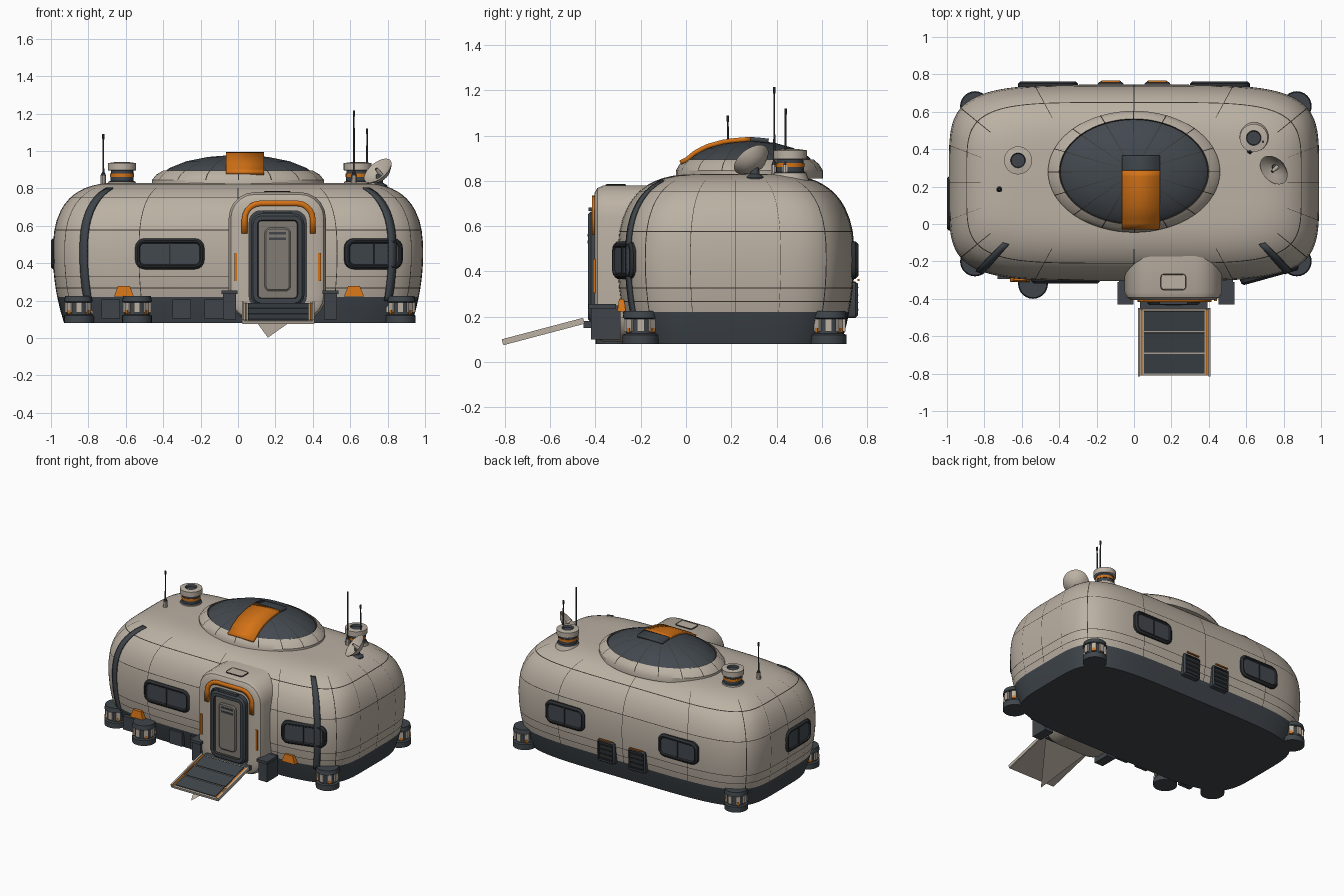
import bpy, bmesh, math
from mathutils import Vector, Matrix

if "Cube" in bpy.data.objects:
    bpy.data.objects.remove(bpy.data.objects["Cube"])

PALETTE = {"shell beige": (.50, .44, .37), "slate": (.05, .06, .07), "window frame": (.025, .028, .032),
           "glass": (.055, .066, .078), "orange": (.66, .17, .008), "door grey": (.22, .20, .175),
           "seam": (.04, .034, .028)}
MATS = []
for label, rgb in PALETTE.items():
    m = bpy.data.materials.new(label)
    m.use_nodes = True
    m.diffuse_color = (*rgb, 1)
    m.node_tree.nodes["Principled BSDF"].inputs["Base Color"].default_value = (*rgb, 1)
    MATS.append(m)
SHELL, SLATE, FRAME, GLASS, ORANGE, DOOR, SEAM = range(len(MATS))


def finish(name, bm, smooth=True):
    bmesh.ops.recalc_face_normals(bm, faces=bm.faces[:])
    me = bpy.data.meshes.new(name)
    bm.to_mesh(me)
    bm.free()
    ob = bpy.data.objects.new(name, me)
    bpy.context.collection.objects.link(ob)
    for m in MATS:
        me.materials.append(m)
    if smooth:
        bpy.ops.object.select_all(action='DESELECT')
        ob.select_set(True)
        bpy.context.view_layer.objects.active = ob
        bpy.ops.object.shade_smooth_by_angle(angle=math.radians(32))
    return ob


def loft(name, rings, rule, first, last):
    """Skin closed rings; rule(i, j) gives the material of band i, column j."""
    bm = bmesh.new()
    vs = [[bm.verts.new(p) for p in ring] for ring in rings]
    n = len(vs[0])
    for i in range(len(vs) - 1):
        for j in range(n):
            k = (j + 1) % n
            bm.faces.new((vs[i][j], vs[i][k], vs[i + 1][k], vs[i + 1][j])).material_index = rule(i, j)
    bm.faces.new(vs[0]).material_index = first
    bm.faces.new(vs[-1]).material_index = last
    return finish(name, bm)


def turned(name, x, y, prof, mats, segs=24, rot=None):
    """Round part from (radius, z) pairs; one material per band plus the cap."""
    rings = [[Vector((r * math.cos(2 * math.pi * k / segs), r * math.sin(2 * math.pi * k / segs), z))
              for k in range(segs)] for r, z in prof]
    ob = loft(name, rings, lambda i, j: mats[i], mats[0], mats[-1])
    ob.location = (x, y, 0)
    if rot:
        ob.matrix_world = rot
    return ob


def box(name, loc, size, mat, rot=None):
    bm = bmesh.new()
    bmesh.ops.create_cube(bm, size=1, matrix=Matrix.Diagonal((*size, 1)))
    for f in bm.faces:
        f.material_index = mat
    ob = finish(name, bm, False)
    ob.location = loc
    if rot:
        ob.rotation_euler = rot
    return ob


def strip(name, left, right, thick, mat):
    bm = bmesh.new()
    rows = [(bm.verts.new(a), bm.verts.new(b)) for a, b in zip(left, right)]
    for (a, b), (c, d) in zip(rows, rows[1:]):
        bm.faces.new((a, b, d, c)).material_index = mat
    ob = finish(name, bm)
    s = ob.modifiers.new("thickness", 'SOLIDIFY')
    s.thickness, s.offset = thick, 0
    return ob


def rrect(x0, x1, z0, z1, r, y, segs=5):
    pts = []
    for q, (cx, cz) in enumerate([(x1 - r, z1 - r), (x0 + r, z1 - r), (x0 + r, z0 + r), (x1 - r, z0 + r)]):
        for k in range(segs + 1):
            t = math.pi / 2 * (q + k / segs)
            pts.append(Vector((cx + r * math.cos(t), y, cz + r * math.sin(t))))
    return pts


def panel(name, loc, angle, w, h, r, bands, depth=.06, segs=4):
    """Framed plate facing -y; bands are (inset, y, material)."""
    rings = [rrect(-w / 2, w / 2, -h / 2, h / 2, r, depth, segs)]
    rings += [rrect(-w / 2 + i, w / 2 - i, -h / 2 + i, h / 2 - i, max(r - i, .004), y, segs) for i, y, _ in bands]
    ob = loft(name, rings, lambda i, j: bands[i][2], bands[0][2], bands[-1][2])
    ob.location, ob.rotation_euler = loc, (0, 0, angle)
    return ob


# Hull: superelliptic plan, domed roof
A, B, CY, N = .99, .525, .22, 4.8


def inset(z):
    if z < .45:
        return .06 * ((.45 - z) / .37) ** 2
    return .36 * (1 - max(0, 1 - ((z - .45) / .38) ** 2.6) ** (1 / 2.6))


def hull(t, z, out=0):
    c, s, d = math.cos(t), math.sin(t), inset(z) - out
    return Vector((math.copysign(abs(c) ** (2 / N), c) * (A - d),
                   CY + math.copysign(abs(s) ** (2 / N), s) * (B - d), z))


def front_angle(x):
    return -math.acos(math.copysign(abs(x / A) ** (N / 2), x))


def side_angle(y):
    return math.asin(math.copysign(abs(y / B) ** (N / 2), y))


pairs = [(front_angle(x - .002), front_angle(x + .002)) for x in (-.53, 0, .53)]
pairs += [(-b, -a) for a, b in pairs]
sides = [(side_angle(y - .002), side_angle(y + .002)) for y in (-.4, -.2, 0, .2, .4)]
pairs += sides + [(math.pi - b, math.pi - a) for a, b in sides]
TAU = 2 * math.pi
pairs = [(a % TAU, b % TAU) for a, b in pairs]
starts = {round(a, 7) for a, b in pairs}
thetas = sorted({round(t, 7) for p in pairs for t in p} | {round((k + .5) * TAU / 96, 7) for k in range(96)})
seam_z = [.265, .325, .575, .75]
zs = {.08, .15, .22, .39, .45, .51, .63} | set(seam_z) | {z + .004 for z in seam_z}
zs = sorted(zs | {.45 + .38 * math.sin(math.pi / 2 * k / 14) ** (2 / 2.6) for k in range(5, 15)})


def hull_rule(i, j):
    z = zs[i]
    if z < .215:
        return SLATE
    return SEAM if z in seam_z or (z < .80 and thetas[j] in starts) else SHELL


loft("hull", [[hull(t, z) for t in thetas] for z in zs], hull_rule, SLATE, SHELL)

# Dark corner straps following the hull
for label, s in (("right", -1), ("left", 1)):
    hs = [.2 + .6 * k / 24 for k in range(25)]
    strip(label + "_strap", [hull(front_angle(s * .80), z, .006) for z in hs],
          [hull(front_angle(s * .84), z, .006) for z in hs], .012, SLATE)

# Skylight dome with ribs
DX, DY, DC = .46, .325, .28
DOME = [(1, .81), (1, .845), (.95, .873), (.87, .895), (.855, .888), (.80, .908), (.6, .945), (.35, .968), (.08, .978)]
ribs = [k * TAU / 16 for k in range(16)]
dts = sorted([r + e for r in ribs for e in (0, .014)] + [r + k * TAU / 64 for r in ribs for k in (1, 2, 3)])


def dome_rule(i, j):
    if i == 3 or dts[j] in ribs and i > 0:
        return SEAM
    return SHELL if i < 3 else GLASS


loft("skylight_dome", [[Vector((s * DX * math.cos(t), DC + s * DY * math.sin(t), z)) for t in dts] for s, z in DOME],
     dome_rule, SHELL, GLASS)


def dome_z(x, y):
    s = math.hypot(x / DX, (y - DC) / DY)
    for (s0, z0), (s1, z1) in zip(DOME[1:], DOME[2:]):
        if s1 <= s <= s0:
            return z0 + (z1 - z0) * (s0 - s) / (s0 - s1)
    return DOME[-1][1]


for label, y0, y1, mat in (("skylight_cover", -.025, .285, ORANGE), ("skylight_hinge", .285, .365, SLATE)):
    ys = [y0 + (y1 - y0) * k / 10 for k in range(11)]
    strip(label, [Vector((-.065, y, dome_z(.04, y) + .006)) for y in ys],
          [Vector((.14, y, dome_z(.04, y) + .006)) for y in ys], .02, mat)

# Windows
GLAZING = [(0, -.008, FRAME), (.012, -.02, FRAME), (.02, -.02, FRAME), (.026, -.012, FRAME), (.03, -.012, GLASS)]
for label, x, y, a, w in (("front_right", -.365, -.297, 0, .37), ("front_left", .725, -.268, .27, .32),
                          ("back_right", -.46, .742, math.pi, .32), ("back_left", .46, .742, math.pi, .32),
                          ("side", -.981, .11, -math.pi / 2, .29)):
    panel(label + "_window", (x, y, .45), a, w, .165, .05, GLAZING)
    off = Matrix.Rotation(a, 3, 'Z') @ Vector((0, -.012, 0))
    box(label + "_window_mullion", Vector((x, y, .45)) + off, (.008, .012, .13), FRAME, (0, 0, a))

# Back vents with slats
for s in (-1, 1):
    panel("back_vent", (s * .125, .73, .275), math.pi, .14, .16, .015,
          [(0, -.018, SLATE), (.01, -.03, SLATE), (.015, -.018, FRAME)], .05, 2)
    for k in range(4):
        box("vent_slat", (s * .125, .752, .225 + k * .033), (.11, .024, .006), SLATE, (.6, 0, 0))
    box("vent_trim", (s * .125, .762, .362), (.10, .01, .008), ORANGE)

# Entrance porch with recessed doorway
porch = [rrect(-.05 + i, .47 - i, .09 + i, .78 - i, .14 - i, y) for i, y in
         ((0, -.1), (0, -.365), (.012, -.392), (.035, -.405))]
porch += [rrect(.06, .365, .16, .68, .06, y) for y in (-.405, -.375)]
loft("entrance_porch", porch, lambda i, j: SLATE if i == 4 else SHELL, SHELL, SLATE)
panel("door_frame", (.212, -.39, .42), 0, .285, .49, .055,
      [(0, -.03, SLATE), (.012, -.042, SLATE), (.035, -.042, SLATE), (.04, -.03, SEAM), (.045, -.03, DOOR)], .02)
panel("door_inset", (.212, -.42, .42), 0, .14, .34, .03, [(0, -.006, DOOR), (.008, -.012, DOOR)], .01)
for z in (.53, .56):
    box("door_slot", (.212, -.433, z), (.09, .006, .012), SLATE)
box("porch_lamp", (.212, -.415, .675), (.15, .03, .016), SLATE)
arch = [rrect(.02 + i, .415 - i, .3, .735 - i, .10 - i, -.408) for i in (0, .03)]
ends = [[Vector((p[0].x, -.408, .56))] + p[:12] + [Vector((p[11].x, -.408, .56))] for p in arch]
strip("porch_arch", ends[0], ends[1], .016, ORANGE)
for x in (-.012, .436):
    box("porch_handle", (x, -.402, .38), (.014, .02, .15), ORANGE)
hatch = [(0, -.004, SEAM), (.006, -.006, SEAM), (.007, -.004, SHELL)]
panel("porch_hatch", (.21, -.31, .78), 0, .14, .09, .02, hatch, .01).rotation_euler = (-math.pi / 2, 0, 0)
for x in (-.045, .495):
    box("porch_foot", (x, -.355, .175), (.07, .13, .15), SLATE)
    box("porch_foot_pad", (x, -.37, .245), (.085, .12, .02), SLATE)
box("threshold", (.212, -.415, .165), (.36, .075, .03), SLATE)

# Boarding ramp
TILT = math.atan2(.095, .36)
ramp = Matrix.Translation((.215, -.63, .13)) @ Matrix.Rotation(TILT, 4, 'X')


def on_ramp(name, loc, size, mat):
    box(name, ramp @ Vector(loc), size, mat, (TILT, 0, 0))


on_ramp("ramp_deck", (0, 0, 0), (.38, .37, .018), SHELL)
for k in (-1, 0, 1):
    on_ramp("ramp_tread", (-.0, k * .118, .011), (.325, .108, .008), SLATE)
for s in (-1, 1):
    on_ramp("ramp_rail", (s * .188, 0, .006), (.012, .372, .024), SHELL)
    on_ramp("ramp_edge_stripe", (s * .174, 0, .011), (.008, .36, .006), ORANGE)
bm = bmesh.new()
bm.faces.new([bm.verts.new(p) for p in ((.04, -.45, .165), (.39, -.45, .165), (.16, -.775, .002))])
finish("ramp_underplate", bm, False)

# Landing feet
for x, y in ((-.85, .63), (.87, .63), (-.85, -.2), (.87, -.2), (-.54, -.32)):
    turned("foot", x, y, [(.08, .08), (.08, .12), (.066, .125), (.066, .19), (.08, .195), (.074, .225)], [SLATE] * 6)
    for k in range(8):
        t = k * TAU / 8
        for name, r, z, size, mat in (("foot_tab", .068, .163, (.014, .032, .055), SHELL),
                                      ("foot_marker", .07, .14, (.016, .016, .022), ORANGE)):
            if mat == SHELL or k % 2:
                box(name, (x + r * math.cos(t), y + r * math.sin(t), z), size, mat, (0, 0, t))

# Orange marker lamps and lower equipment boxes
for x, y in ((-.61, -.292), (.62, -.285)):
    bm = bmesh.new()
    bmesh.ops.create_cone(bm, cap_ends=True, segments=4, radius1=.075, radius2=.045, depth=.055,
                          matrix=Matrix.Diagonal((1, .35, 1, 1)) @ Matrix.Rotation(math.pi / 4, 4, 'Z'))
    for f in bm.faces:
        f.material_index = ORANGE
    finish("marker_lamp", bm, False).location = (x, y, .25)
for x in (-.68, -.3, -.13):
    box("skirt_box", (x, -.28, .155), (.10, .03, .1), SLATE)

# Roof stacks, masts and dish
for x, y in ((-.62, .34), (.64, .46)):
    turned("roof_stack", x, y, [(.085, .80), (.072, .835), (.062, .84), (.062, .862), (.064, .862), (.064, .88),
                                (.06, .88), (.06, .895), (.075, .897), (.075, .935), (.04, .94), (.036, .925)],
           [SHELL, SLATE, SLATE, SLATE, ORANGE, SLATE, SLATE, SHELL, SHELL, SHELL, SLATE, SLATE])
for x, y, top in ((-.72, .185, 1.09), (.62, .39, 1.215), (.69, .44, 1.12)):
    turned("antenna_mast", x, y, [(.016, .80), (.014, .87), (.005, .89), (.004, top - .03), (.006, top - .025),
                                  (.006, top)], [SHELL, SLATE, SLATE, SLATE, SLATE, SLATE], 10)
turned("dish_base", .755, .305, [(.045, .77), (.045, .815), (.02, .83), (.016, .875)], [SLATE] * 4, 16)
aim = Vector((-.55, -.5, .68)).to_track_quat('Z', 'Y').to_matrix().to_4x4()
turned("dish", 0, 0, [(.02, -.035), (.055, -.022), (.085, .008), (.088, .014), (.08, .012), (.05, -.01), (.012, -.018),
                      (.008, .03)], [SHELL] * 7 + [SLATE], 24, Matrix.Translation((.755, .295, .885)) @ aim)
